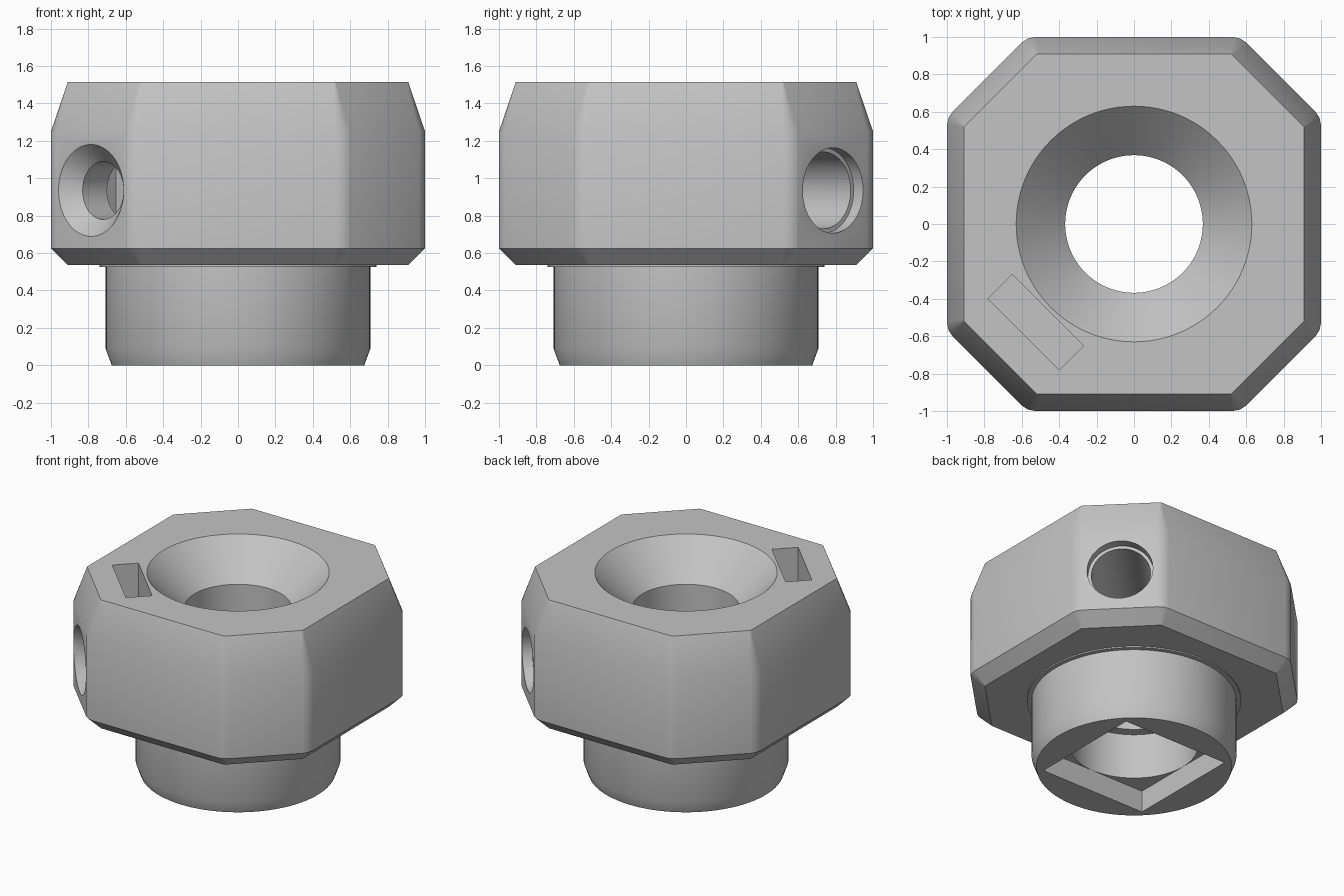
import bpy, bmesh, math
from mathutils import Vector, Matrix

cube = bpy.data.objects.get("Cube")
if cube:
    bpy.data.objects.remove(cube, do_unlink=True)

grey = bpy.data.materials.new("plain grey")
grey.use_nodes = True
colour = (0.55, 0.55, 0.55, 1)
grey.diffuse_color = colour
grey.node_tree.nodes["Principled BSDF"].inputs["Base Color"].default_value = colour


def loft(name, rings):
    """Closed solid skinned through rings of points, capped at both ends."""
    bm = bmesh.new()
    loops = [[bm.verts.new(p) for p in ring] for ring in rings]
    n = len(loops[0])
    for a, b in zip(loops, loops[1:]):
        for i in range(n):
            j = (i + 1) % n
            bm.faces.new((a[i], a[j], b[j], b[i]))
    bm.faces.new(loops[0][::-1])
    bm.faces.new(loops[-1])
    bmesh.ops.recalc_face_normals(bm, faces=bm.faces)
    mesh = bpy.data.meshes.new(name)
    bm.to_mesh(mesh)
    bm.free()
    mesh.materials.append(grey)
    obj = bpy.data.objects.new(name, mesh)
    bpy.context.collection.objects.link(obj)
    return obj


def lathe(name, profile, sides=96):
    angles = [2 * math.pi * i / sides for i in range(sides)]
    return loft(name, [[(r * math.cos(a), r * math.sin(a), z) for a in angles]
                       for r, z in profile])


def box(name, half_x, half_y, low, high):
    return loft(name, [[(-half_x, -half_y, z), (half_x, -half_y, z),
                        (half_x, half_y, z), (-half_x, half_y, z)] for z in (low, high)])


def octagon(scale, z, rounding):
    """Square with cut corners; each vertex softened by the rounding length."""
    quarter = [Vector((1, -0.571, 0)), Vector((1, 0.571, 0))]
    pts = [Matrix.Rotation(math.radians(90 * k), 3, "Z") @ p * scale
           for k in range(4) for p in quarter]
    ring = []
    for i, p in enumerate(pts):
        a = p + (pts[i - 1] - p).normalized() * rounding
        b = p + (pts[(i + 1) % len(pts)] - p).normalized() * rounding
        ring += [a, (a + b) / 4 + p / 2, b]
    return [(q.x, q.y, z) for q in ring]


def combine(target, tool, operation):
    mod = target.modifiers.new(operation, "BOOLEAN")
    mod.operation = operation
    mod.solver = "EXACT"
    mod.object = tool
    bpy.context.view_layer.objects.active = target
    bpy.ops.object.modifier_apply(modifier=mod.name)
    bpy.data.objects.remove(tool, do_unlink=True)


# Eight-sided body with tapered top and bottom edges
body = octagon_hub = loft("octagonal_hub", [
    octagon(0.91, 0.535, 0.006), octagon(1, 0.625, 0.045),
    octagon(1, 1.25, 0.045), octagon(0.91, 1.515, 0.006)])

# Round collar below, with a small flare where it meets the body
collar = lathe("collar", [(0.675, 0), (0.708, 0.09), (0.708, 0.525),
                          (0.74, 0.525), (0.74, 0.7)])
combine(body, collar, "UNION")

# Central bore: wide lower part, narrow throat, conical mouth
bore = lathe("bore_cutter", [(0.443, -0.1), (0.443, 0.51), (0.368, 0.51),
                             (0.368, 1.253), (0.728, 1.613)])
combine(body, bore, "DIFFERENCE")

# Square socket in the underside
combine(body, box("socket_cutter", 0.444, 0.444, -0.1, 0.165), "DIFFERENCE")

# Screw holes through two opposite corners: countersunk and counterbored
screw_holes = [
    (Vector((-1, -1, 0)), [(0.155, 0.2), (0.155, 1.02), (0.275, 1.14)]),
    (Vector((1, 1, 0)), [(0.205, 0.2), (0.205, 1.04), (0.228, 1.04), (0.228, 1.2)])]
for direction, profile in screw_holes:
    hole = lathe("hole_cutter", profile, 64)
    turn = direction.to_track_quat("Z", "Y").to_matrix().to_4x4()
    hole.data.transform(Matrix.Translation((0, 0, 0.935)) @ turn)
    combine(body, hole, "DIFFERENCE")

# Nut slot dropped in from the top face, across the countersunk hole
slot = box("slot_cutter", 0.092, 0.27, 0.665, 1.6)
slot.data.transform(Matrix.Rotation(math.radians(225), 4, "Z")
                    @ Matrix.Translation((0.743, 0, 0)))
combine(body, slot, "DIFFERENCE")

# Smooth shading with sharp edges kept
bpy.ops.object.select_all(action="DESELECT")
body.select_set(True)
bpy.context.view_layer.objects.active = body
bpy.ops.object.shade_smooth_by_angle(angle=math.radians(30))
